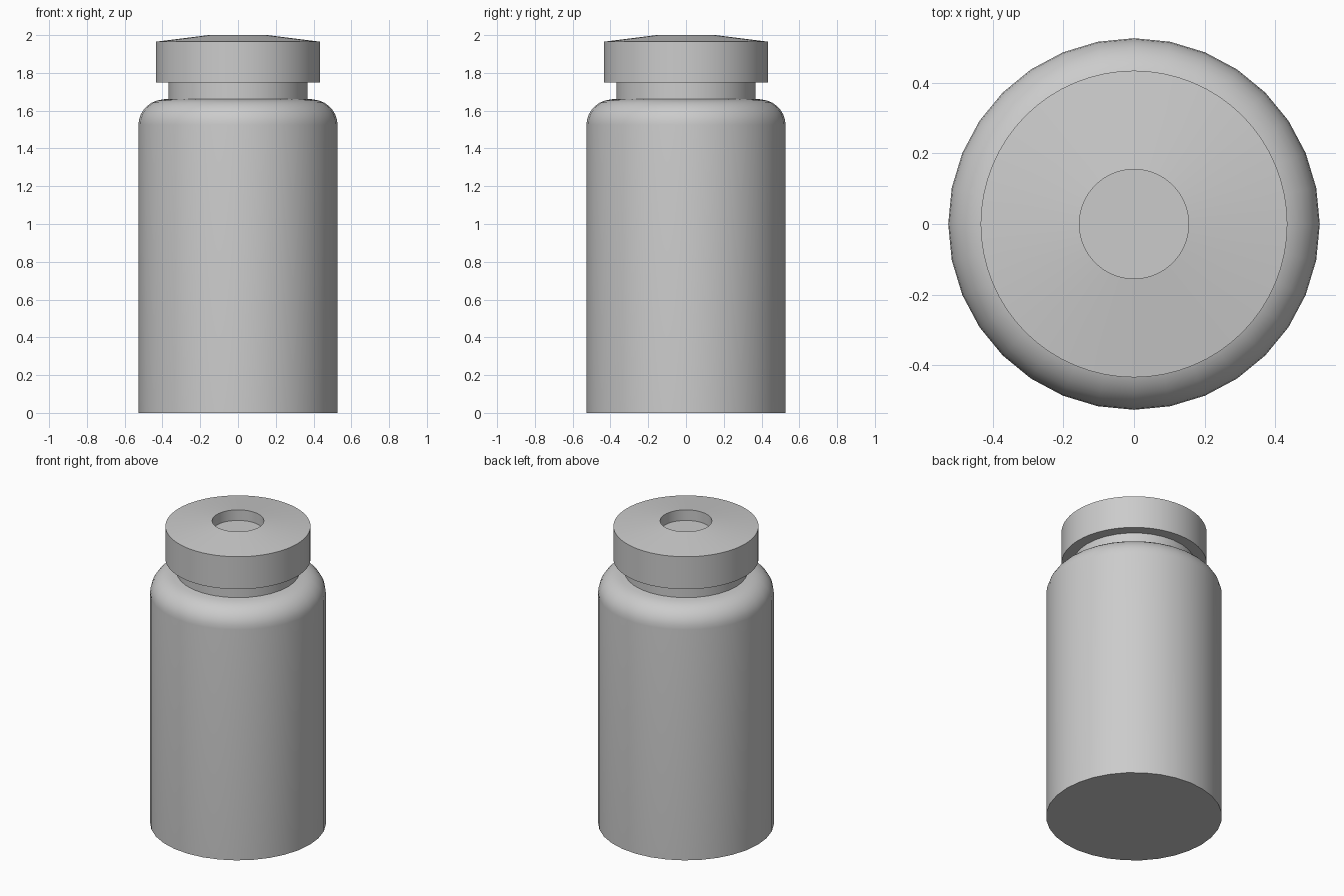
import bpy, bmesh, math

if "Cube" in bpy.data.objects:
    bpy.data.objects.remove(bpy.data.objects["Cube"])


def lathe(name, profile, sides):
    """Revolve an (r, z) profile running from axis to axis around z."""
    bm = bmesh.new()
    rings = []
    for r, z in profile:
        if r == 0:
            rings.append([bm.verts.new((0, 0, z))] * sides)
        else:
            rings.append([bm.verts.new((r * math.cos(2 * math.pi * i / sides),
                                        r * math.sin(2 * math.pi * i / sides), z))
                          for i in range(sides)])
    for a, b in zip(rings, rings[1:]):
        for i in range(sides):
            j = (i + 1) % sides
            bm.faces.new(dict.fromkeys((a[i], a[j], b[j], b[i])))
    bmesh.ops.recalc_face_normals(bm, faces=bm.faces)
    mesh = bpy.data.meshes.new(name)
    bm.to_mesh(mesh)
    bm.free()
    ob = bpy.data.objects.new(name, mesh)
    bpy.context.collection.objects.link(ob)
    bpy.ops.object.select_all(action='DESELECT')
    ob.select_set(True)
    bpy.context.view_layer.objects.active = ob
    bpy.ops.object.shade_smooth_by_angle(angle=math.radians(30))
    return ob


# Bottle: straight wall, rounded shoulder, short neck
shoulder = [(0.387 + 0.14 * math.cos(t), 1.525 + 0.135 * math.sin(t))
            for t in (math.radians(a) for a in range(0, 85, 12))]
lathe("bottle_body",
      [(0, 0), (0.527, 0)] + shoulder + [(0.368, 1.663), (0.368, 1.76), (0, 1.76)], 32)

# Crimp cap: gently sloped top with a round opening
lathe("crimp_cap",
      [(0, 1.75), (0.435, 1.75), (0.435, 1.965), (0.155, 2.0), (0.155, 1.93), (0, 1.93)], 64)
